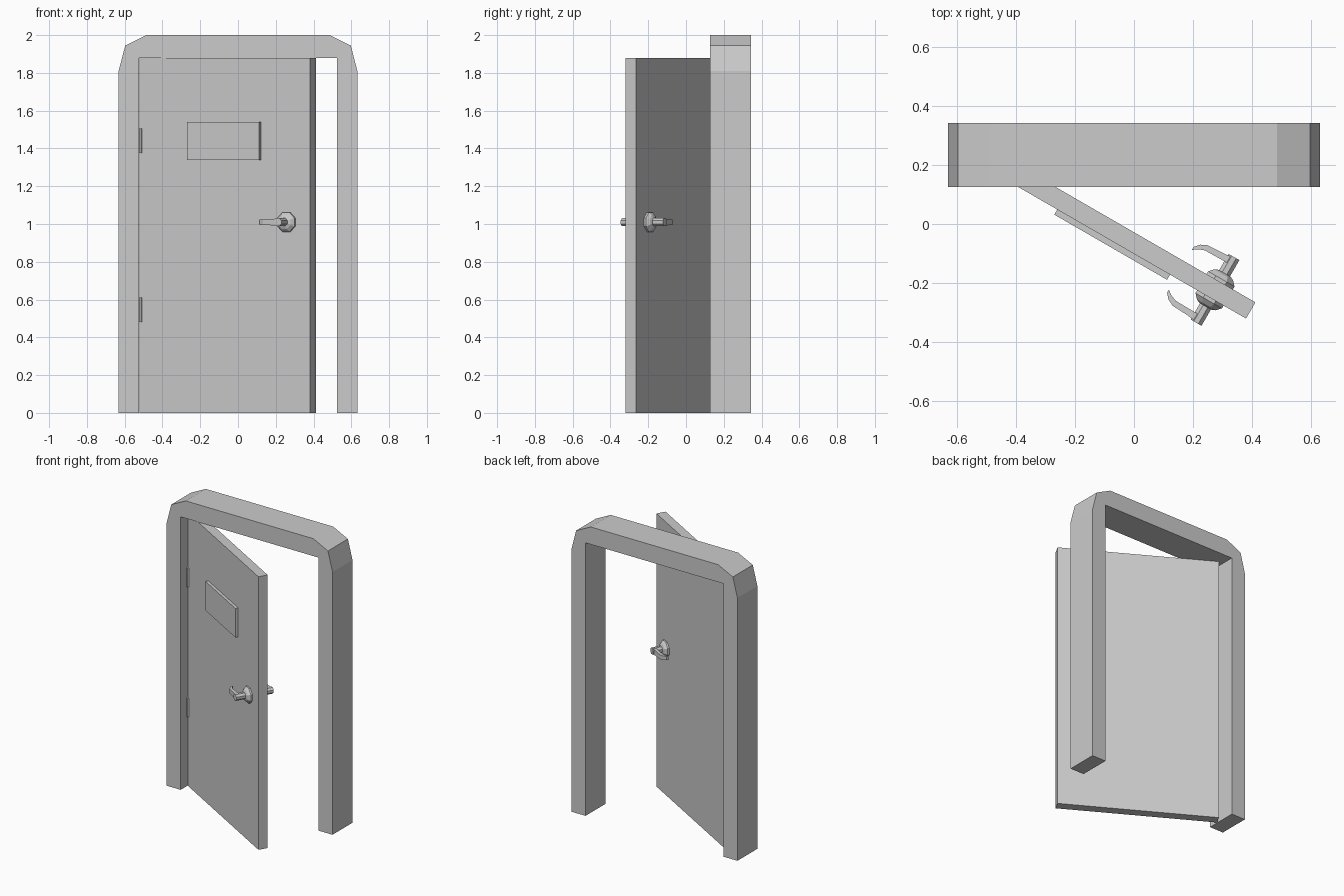
import bpy, bmesh, math
from mathutils import Matrix

if "Cube" in bpy.data.objects:
    bpy.data.objects.remove(bpy.data.objects["Cube"])

# Door space: x runs along the leaf from the hinge, y is its thickness
WIDTH, THICK, HEIGHT = 1.042, 0.0635, 1.88
SWING = Matrix.Translation((-0.522, 0.20, 0)) @ Matrix.Rotation(math.radians(-30), 4, 'Z')
HANDLE_X, HANDLE_Z = 0.902, 1.01


def finish(name, bm, matrix=None):
    bmesh.ops.recalc_face_normals(bm, faces=bm.faces)
    mesh = bpy.data.meshes.new(name)
    bm.to_mesh(mesh)
    bm.free()
    ob = bpy.data.objects.new(name, mesh)
    bpy.context.collection.objects.link(ob)
    if matrix:
        ob.matrix_world = matrix
    return ob


def box(name, lo, hi, matrix=None):
    bm = bmesh.new()
    bmesh.ops.create_cube(bm, size=1)
    for v in bm.verts:
        v.co = [lo[i] + (v.co[i] + 0.5) * (hi[i] - lo[i]) for i in range(3)]
    return finish(name, bm, matrix)


def loft(name, rings, matrix=None):
    """Skin a list of equal-length rings and cap both ends."""
    bm = bmesh.new()
    loops = [[bm.verts.new(p) for p in ring] for ring in rings]
    n = len(loops[0])
    for a, b in zip(loops, loops[1:]):
        for i in range(n):
            j = (i + 1) % n
            bm.faces.new((a[i], a[j], b[j], b[i]))
    bm.faces.new(loops[0])
    bm.faces.new(loops[-1])
    return finish(name, bm, matrix)


# Frame: chamfered outer arch with a square-cornered opening
half = [(0.525, 0), (0.632, 0), (0.632, 1.81), (0.597, 1.945), (0.485, 2.0)]
outline = half + [(-x, z) for x, z in reversed(half)]
outline += [(-0.525, HEIGHT), (0.525, HEIGHT)]
loft("door_frame", [[(x, y, z) for x, z in outline] for y in (0.126, 0.343)])

# Door leaf, name plate
box("door_leaf", (0, 0, 0), (WIDTH, THICK, HEIGHT), SWING)
box("name_plate", (0.302, -0.02, 1.34), (0.744, 0, 1.54), SWING)

# Hinge knuckles
for label, z0 in (("lower", 0.48), ("upper", 1.375)):
    ring = [(0.006 + 0.011 * math.cos(k * math.pi / 4),
             0.011 * math.sin(k * math.pi / 4)) for k in range(8)]
    loft(label + "_hinge", [[(x, y, z) for x, y in ring] for z in (z0, z0 + 0.13)], SWING)

# Handles, one per side
rose = [(0.056, 0), (0.056, 0.011), (0.04, 0.027), (0.026, 0.033)]
stem = [(0.023, 0.03), (0.023, 0.097)]
# lever stations: x, inner depth, outer depth, half height
lever = [(HANDLE_X, 0.068, 0.094, 0.019), (0.865, 0.068, 0.090, 0.017),
         (0.805, 0.067, 0.087, 0.015), (0.782, 0.058, 0.076, 0.014),
         (0.766, 0.046, 0.058, 0.012)]

for side, base, sign in (("front", 0, -1), ("back", THICK, 1)):
    for part, profile in (("rose", rose), ("stem", stem)):
        rings = [[(HANDLE_X + r * math.cos((k + 0.5) * math.pi / 4), base + sign * d,
                   HANDLE_Z + r * math.sin((k + 0.5) * math.pi / 4)) for k in range(8)]
                 for r, d in profile]
        loft(f"{side}_handle_{part}", rings, SWING)
    rings = [[(x, base + sign * d, HANDLE_Z + h * s)
              for d, s in ((a, -1), (b, -1), (b, 1), (a, 1))] for x, a, b, h in lever]
    loft(f"{side}_handle_lever", rings, SWING)
